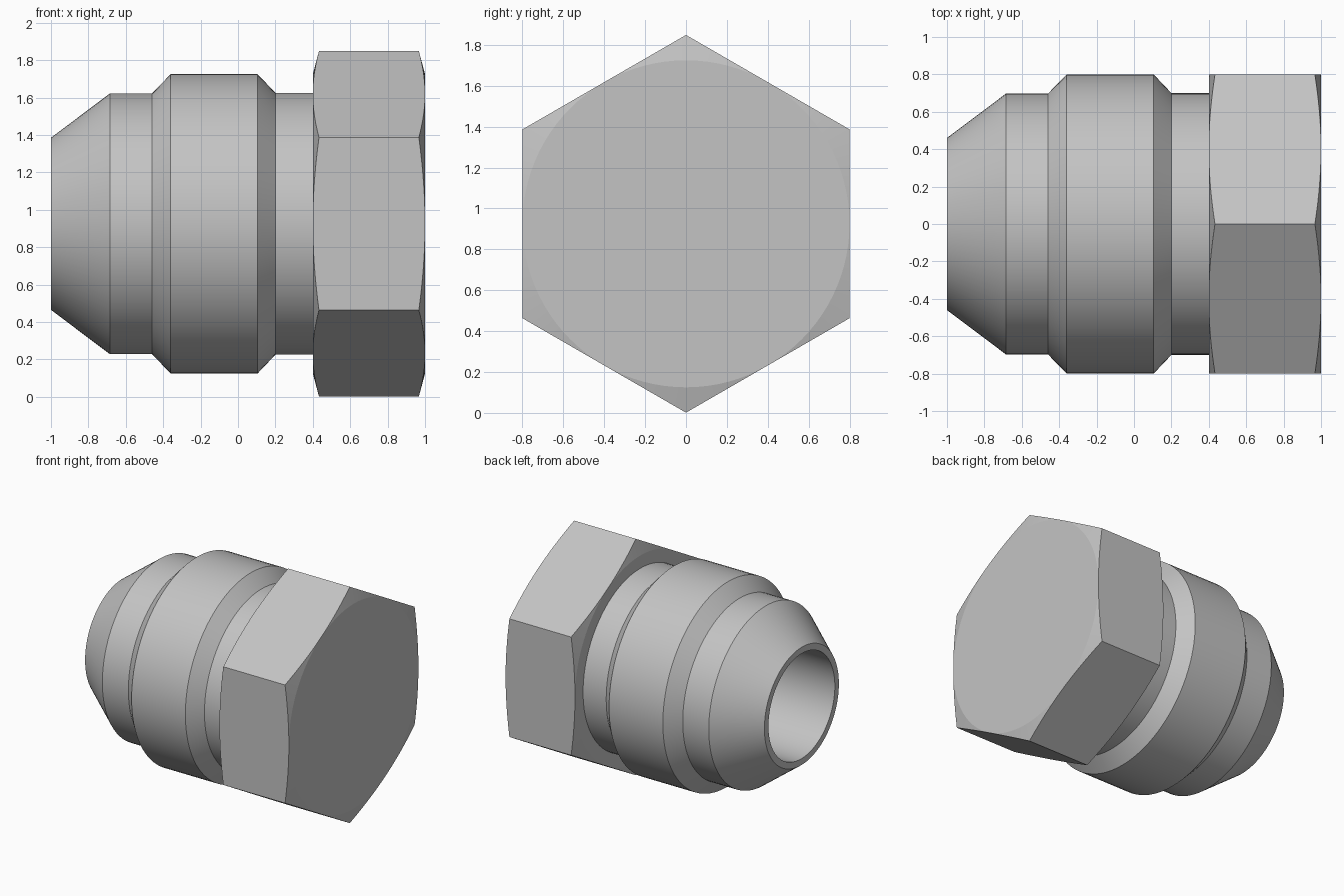
import bpy
import bmesh
from math import sin, cos, pi, radians

old = bpy.data.objects.get("Cube")
if old:
    bpy.data.objects.remove(old, do_unlink=True)

AXIS_Z = 0.925      # height of the turning axis
SEGMENTS = 96
APOTHEM = 0.8       # half the distance across the hex flats

steel = bpy.data.materials.new("grey steel")
steel.use_nodes = True
GREY = (0.55, 0.55, 0.55, 1)
steel.diffuse_color = GREY
steel.node_tree.nodes["Principled BSDF"].inputs["Base Color"].default_value = GREY


def turn(name, profile_at, cap_ends, smooth_angle):
    """Sweep a profile of (x, radius) points around the x axis."""
    bm = bmesh.new()
    rows = []
    for i in range(SEGMENTS):
        a = 2 * pi * i / SEGMENTS
        rows.append([bm.verts.new((x, r * sin(a), AXIS_Z + r * cos(a)))
                     for x, r in profile_at(a)])
    for i, row in enumerate(rows):
        nxt = rows[(i + 1) % SEGMENTS]
        for j in range(len(row) - 1):
            bm.faces.new((row[j], row[j + 1], nxt[j + 1], nxt[j]))
    for end in cap_ends:
        bm.faces.new([row[end] for row in rows])
    bmesh.ops.remove_doubles(bm, verts=bm.verts, dist=1e-5)
    bmesh.ops.recalc_face_normals(bm, faces=bm.faces)
    mesh = bpy.data.meshes.new(name)
    bm.to_mesh(mesh)
    bm.free()
    mesh.materials.append(steel)
    obj = bpy.data.objects.new(name, mesh)
    bpy.context.collection.objects.link(obj)
    bpy.ops.object.select_all(action="DESELECT")
    obj.select_set(True)
    bpy.context.view_layer.objects.active = obj
    bpy.ops.object.shade_smooth_by_angle(angle=radians(smooth_angle))
    return obj


# Turned body: blind bore, tapered nose, collar and neck
BODY = [(0.38, 0.41), (-1, 0.41), (-1, 0.46), (-0.685, 0.697), (-0.46, 0.697),
        (-0.36, 0.8), (0.105, 0.8), (0.2, 0.7), (0.41, 0.7)]
turn("plug_body", lambda a: BODY, [0, -1], 20)


# Hex head: corners cut back by a shallow conical chamfer at both ends
def hex_profile(a):
    sixth = pi / 3
    r = APOTHEM / cos(a % sixth - sixth / 2)
    cut = (r - APOTHEM) * 0.267
    return [(0.4, APOTHEM), (0.4 + cut, r), (1 - cut, r), (1, APOTHEM)]


turn("hex_head", hex_profile, [0, -1], 10)
